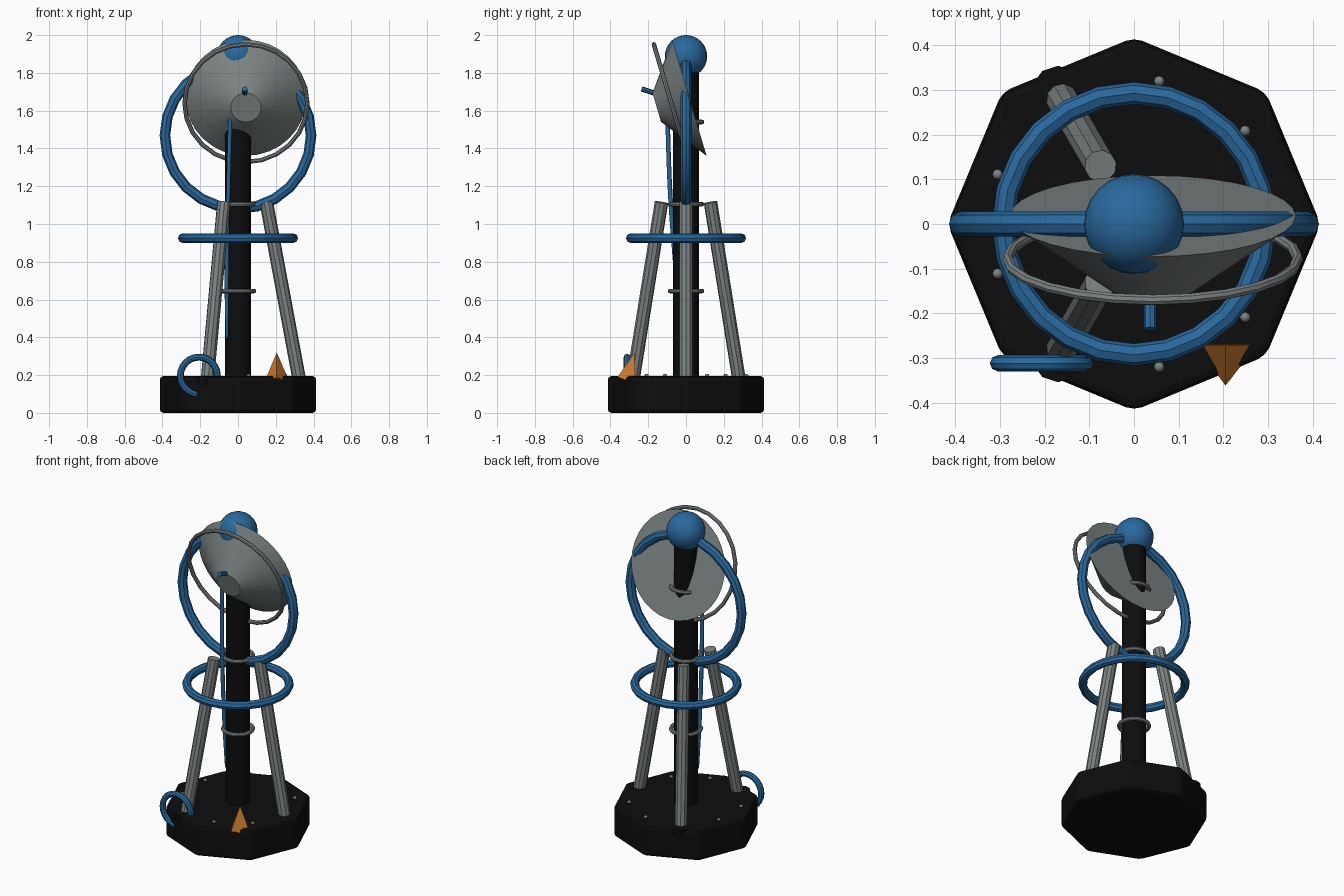
import bpy, bmesh, math
from mathutils import Vector

if "Cube" in bpy.data.objects:
    bpy.data.objects.remove(bpy.data.objects["Cube"])


def mat(name, rgb):
    m = bpy.data.materials.new(name)
    m.diffuse_color = (*rgb, 1)
    m.use_nodes = True
    m.node_tree.nodes["Principled BSDF"].inputs["Base Color"].default_value = m.diffuse_color
    return m


BLACK = mat("black", (0.004, 0.004, 0.004))
GREY = mat("grey", (0.20, 0.23, 0.225))
BLUE = mat("blue", (0.022, 0.14, 0.34))
ORANGE = mat("orange", (0.62, 0.20, 0.025))


def finish(name, material, smooth=True):
    o = bpy.context.object
    o.name = name
    o.data.materials.append(material)
    if smooth:
        bpy.ops.object.shade_smooth_by_angle(angle=math.radians(35))
    return o


def rod(name, a, b, r, material, sides=12, r2=None):
    """Cylinder, or cone if r2 is given, from a to b."""
    a, b = Vector(a), Vector(b)
    d = b - a
    bpy.ops.mesh.primitive_cone_add(
        vertices=sides, radius1=r, radius2=r if r2 is None else r2, depth=d.length,
        location=(a + b) / 2, rotation=d.to_track_quat('Z', 'Y').to_euler())
    return finish(name, material)


def ring(name, loc, major, minor, material, rot=(0, 0, 0), seg=24):
    bpy.ops.mesh.primitive_torus_add(
        location=loc, rotation=rot, major_radius=major, minor_radius=minor,
        major_segments=seg, minor_segments=8)
    return finish(name, material)


def polar(r, deg, z):
    a = math.radians(deg)
    return (r * math.cos(a), r * math.sin(a), z)


# Octagonal base with softened edges
bpy.ops.mesh.primitive_cylinder_add(vertices=8, radius=0.418, depth=0.195, location=(0, 0, 0.0975))
base = finish("base", BLACK, False)
bev = base.modifiers.new("bevel", 'BEVEL')
bev.width = 0.02
bev.segments = 2

# Column, ball on top and clamps
rod("column", (0, 0, 0.15), (0, 0, 1.85), 0.07, BLACK, 16)
bpy.ops.mesh.primitive_uv_sphere_add(segments=24, ring_count=16, radius=0.112, location=(0, 0, 1.888))
finish("top_ball", BLUE)
for i, z in enumerate((0.645, 1.105, 1.54)):
    ring(f"column_clamp_{i}", (0, 0, z), 0.085, 0.012, GREY)

# Three legs on foot pads
for i in range(3):
    a = 120 * i
    rod(f"leg_{i}", polar(0.329, a, 0.15), polar(0.15, a, 1.115), 0.036, GREY, 10)
    rod(f"foot_pad_{i}", polar(0.34, a, 0.15), polar(0.34, a, 0.192), 0.06, BLACK, 10)

# Bolts around the base
for i in range(9):
    bpy.ops.mesh.primitive_uv_sphere_add(segments=8, ring_count=6, radius=0.012,
                                         location=polar(0.325, 40 * i, 0.195))
    finish(f"bolt_{i}", GREY)

# Large rings
ring("level_ring", (0, 0, 0.925), 0.293, 0.025, BLUE)
ring("upright_ring", (0, 0, 1.468), 0.387, 0.028, BLUE, (math.pi / 2, 0, 0))

# Tilted closed dish with its hoop and feed
tilt = math.radians(16.5)
n = Vector((0, -math.cos(tilt), -math.sin(tilt)))
centre = Vector((0.042, 0.018, 1.668))
rod("dish", centre, centre + n * 0.18, 0.32, GREY, 32, 0.08)
ring("dish_hoop", centre + n * 0.1, 0.325, 0.012, GREY, (math.pi / 2 + tilt, 0, 0))
rod("dish_feed", (0.036, -0.08, 1.665), (0.036, -0.235, 1.715), 0.014, BLUE, 8)

# Cable running down the column
cu = bpy.data.curves.new("cable", 'CURVE')
cu.dimensions = '3D'
cu.bevel_depth = 0.012
cu.bevel_resolution = 1
cu.resolution_u = 6
pts = [(-0.04, -0.1, 1.62), (-0.052, -0.083, 1.15), (-0.06, -0.05, 0.7), (-0.055, -0.03, 0.4)]
sp = cu.splines.new('BEZIER')
sp.bezier_points.add(len(pts) - 1)
for p, co in zip(sp.bezier_points, pts):
    p.co = co
    p.handle_left_type = p.handle_right_type = 'AUTO'
cu.materials.append(BLUE)
cable = bpy.data.objects.new("cable", cu)
bpy.context.collection.objects.link(cable)

# Loop set into the front left of the base
ring("base_loop", (-0.207, -0.312, 0.197), 0.098, 0.018, BLUE, (math.pi / 2, 0, 0))

# Orange spike on the front right of the base
bm = bmesh.new()
for co in ((0.205, -0.272, 0.32), (0.205, -0.362, 0.19), (0.137, -0.27, 0.155), (0.277, -0.27, 0.155)):
    bm.verts.new(co)
bmesh.ops.convex_hull(bm, input=bm.verts)
me = bpy.data.meshes.new("spike")
bm.to_mesh(me)
bm.free()
me.materials.append(ORANGE)
bpy.context.collection.objects.link(bpy.data.objects.new("spike", me))
